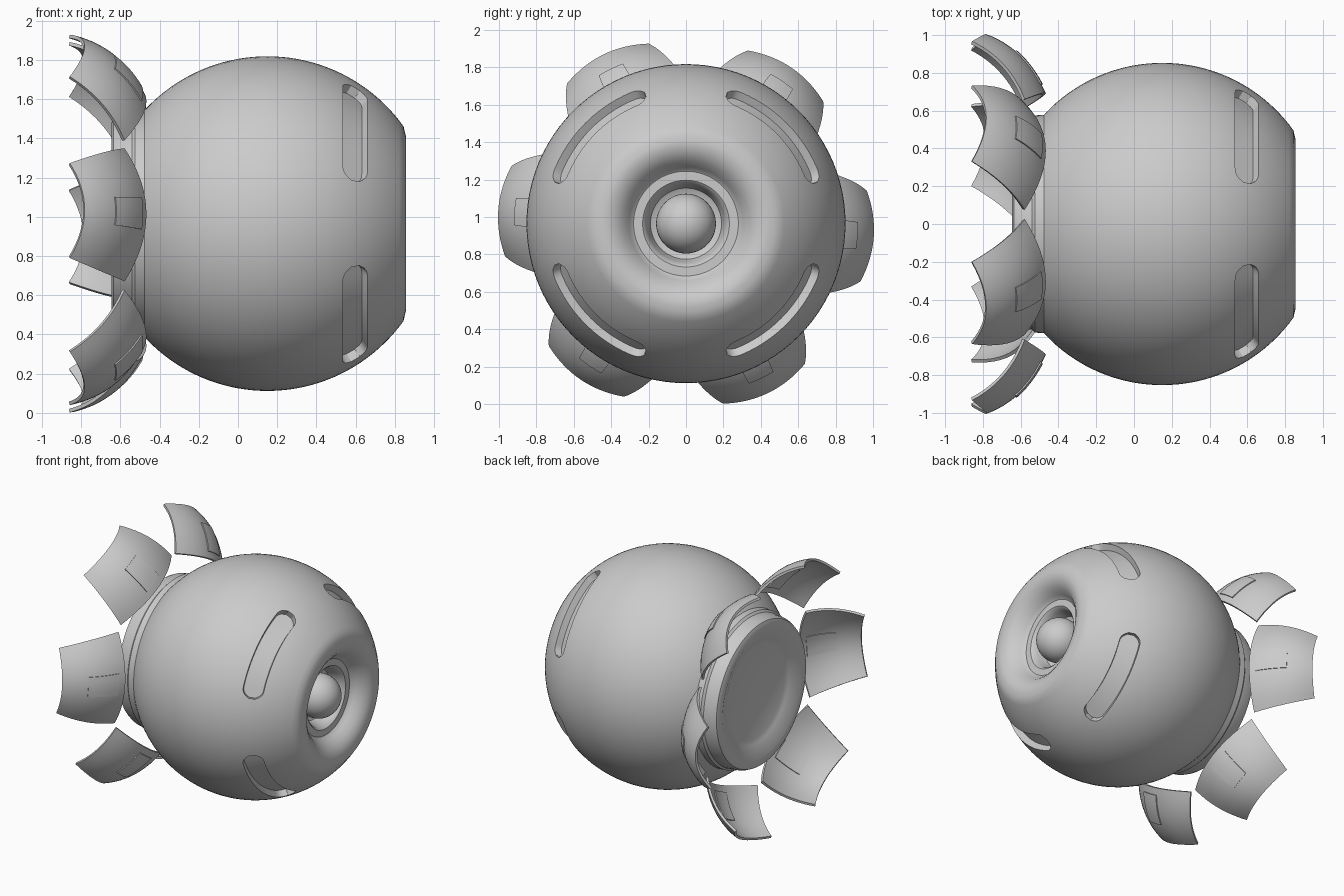
import bpy, bmesh
from math import sin, cos, pi, radians, sqrt

if "Cube" in bpy.data.objects:
    bpy.data.objects.remove(bpy.data.objects["Cube"])

CZ = 0.965          # height of the main axis, which runs along x
SX, SR = 0.15, 0.853  # body sphere centre and radius


def place(x, r, w, a):
    """Point at radius r and sideways offset w, turned by a about the axis."""
    return (x, r * cos(a) - w * sin(a), CZ + r * sin(a) + w * cos(a))


def finish(name, bm, angle=35):
    bmesh.ops.recalc_face_normals(bm, faces=bm.faces)
    me = bpy.data.meshes.new(name)
    bm.to_mesh(me)
    bm.free()
    ob = bpy.data.objects.new(name, me)
    bpy.context.collection.objects.link(ob)
    return ob


def smooth(ob, angle=35):
    bpy.ops.object.select_all(action='DESELECT')
    ob.select_set(True)
    bpy.context.view_layer.objects.active = ob
    bpy.ops.object.shade_smooth_by_angle(angle=radians(angle))


def revolve(name, profile, seg=96):
    bm = bmesh.new()
    rings = []
    for x, r in profile:
        if r < 1e-5:
            rings.append([bm.verts.new((x, 0, CZ))] * seg)
        else:
            rings.append([bm.verts.new(place(x, r, 0, 2 * pi * i / seg)) for i in range(seg)])
    for A, B in zip(rings, rings[1:]):
        for i in range(seg):
            j = (i + 1) % seg
            bm.faces.new(list(dict.fromkeys((A[i], A[j], B[j], B[i]))))
    return finish(name, bm)


# Body: sphere with a rounded lip and a stepped eye socket
socket = [(0.62, 0), (0.62, 0.15), (0.64, 0.19), (0.70, 0.207), (0.735, 0.22), (0.745, 0.232),
          (0.745, 0.28), (0.752, 0.29), (0.775, 0.305), (0.815, 0.338), (0.842, 0.375),
          (0.855, 0.415), (0.856, 0.445), (0.85, 0.47)]
t0, t1 = radians(35.5), radians(139)
arc = [(SX + SR * cos(t0 + (t1 - t0) * i / 40), SR * sin(t0 + (t1 - t0) * i / 40)) for i in range(41)]
body = revolve("body", socket + arc + [(arc[-1][0], 0)])

# Four curved slots cut in the front of the body
for k in range(4):
    bm = bmesh.new()
    mid, half, n = radians(45 + 90 * k), radians(27.5), 28
    cap = radians(5)
    pol, hw = radians(58.2), radians(4.9)
    rings = []
    for i in range(n + 1):
        u = -cos(pi * i / n)
        d = max(0, abs(u) * half - (half - cap)) / cap
        h = hw * max(0.35, sqrt(max(0, 1 - d * d)))
        ring = []
        for p, rad in ((pol - h, 0.805), (pol + h, 0.805), (pol + h, 0.92), (pol - h, 0.92)):
            ring.append(bm.verts.new(place(SX + rad * cos(p), rad * sin(p), 0, mid + u * half)))
        rings.append(ring)
    for A, B in zip(rings, rings[1:]):
        for i in range(4):
            j = (i + 1) % 4
            bm.faces.new((A[i], A[j], B[j], B[i]))
    bm.faces.new(rings[0])
    bm.faces.new(rings[-1])
    cutter = finish("slot_cutter", bm)
    cutter.hide_render = True
    mod = body.modifiers.new("slot", 'BOOLEAN')
    mod.operation, mod.solver, mod.object = 'DIFFERENCE', 'EXACT', cutter
    bpy.context.view_layer.objects.active = body
    bpy.ops.object.modifier_apply(modifier=mod.name)
    bpy.data.objects.remove(cutter)
smooth(body)

# Eye ball in the socket
ball = revolve("eye_ball", [(0.68 + 0.16 * cos(pi * i / 24), 0.16 * sin(pi * i / 24)) for i in range(25)], 48)
smooth(ball)

# Rear collar with a shallow dished back
collar = revolve("rear_collar", [(-0.45, 0.5), (-0.47, 0.578), (-0.525, 0.575), (-0.54, 0.56),
                                 (-0.61, 0.552), (-0.635, 0.54), (-0.645, 0.515), (-0.645, 0.48),
                                 (-0.60, 0.38), (-0.585, 0.35), (-0.585, 0)])
smooth(collar)

# Petal surface: centre line and side line, from base to tip as (x, r, half width)
CENTRE = [(-0.475, 0.69, 0), (-0.605, 0.885, 0), (-0.785, 0.998, 0)]
SIDE = [(-0.585, 0.635, 0.335), (-0.695, 0.82, 0.30), (-0.86, 0.945, 0.238)]


def quad(P, v):
    """Parabola through three points at v = 0, 0.5 and 1."""
    b = ((1 - v) * (1 - 2 * v), 4 * v * (1 - v), v * (2 * v - 1))
    return [sum(b[i] * P[i][c] for i in range(3)) for c in range(3)]


def petal_point(u, v):
    c, s = quad(CENTRE, v), quad(SIDE, v)
    k = u * u
    return c[0] + (s[0] - c[0]) * k, c[1] + (s[1] - c[1]) * k, s[2] * u


def patch(name, a, umax, v0, v1, nu, nv, thick):
    bm = bmesh.new()
    g = [[bm.verts.new(place(*petal_point(umax * (2 * i / nu - 1), v0 + (v1 - v0) * j / nv), a))
          for i in range(nu + 1)] for j in range(nv + 1)]
    for j in range(nv):
        for i in range(nu):
            bm.faces.new((g[j][i], g[j][i + 1], g[j + 1][i + 1], g[j + 1][i]))
    ob = finish(name, bm)
    mod = ob.modifiers.new("thickness", 'SOLIDIFY')
    mod.thickness, mod.offset = thick, 0
    bpy.context.view_layer.objects.active = ob
    bpy.ops.object.modifier_apply(modifier=mod.name)
    smooth(ob)


# Six petals, each with a small raised plate
for k in range(6):
    a = radians(-4 + 60 * k)
    patch("petal", a, 1, 0, 1, 16, 12, 0.018)
    patch("petal_plate", a, 0.24, 0.1, 0.58, 4, 6, 0.032)
